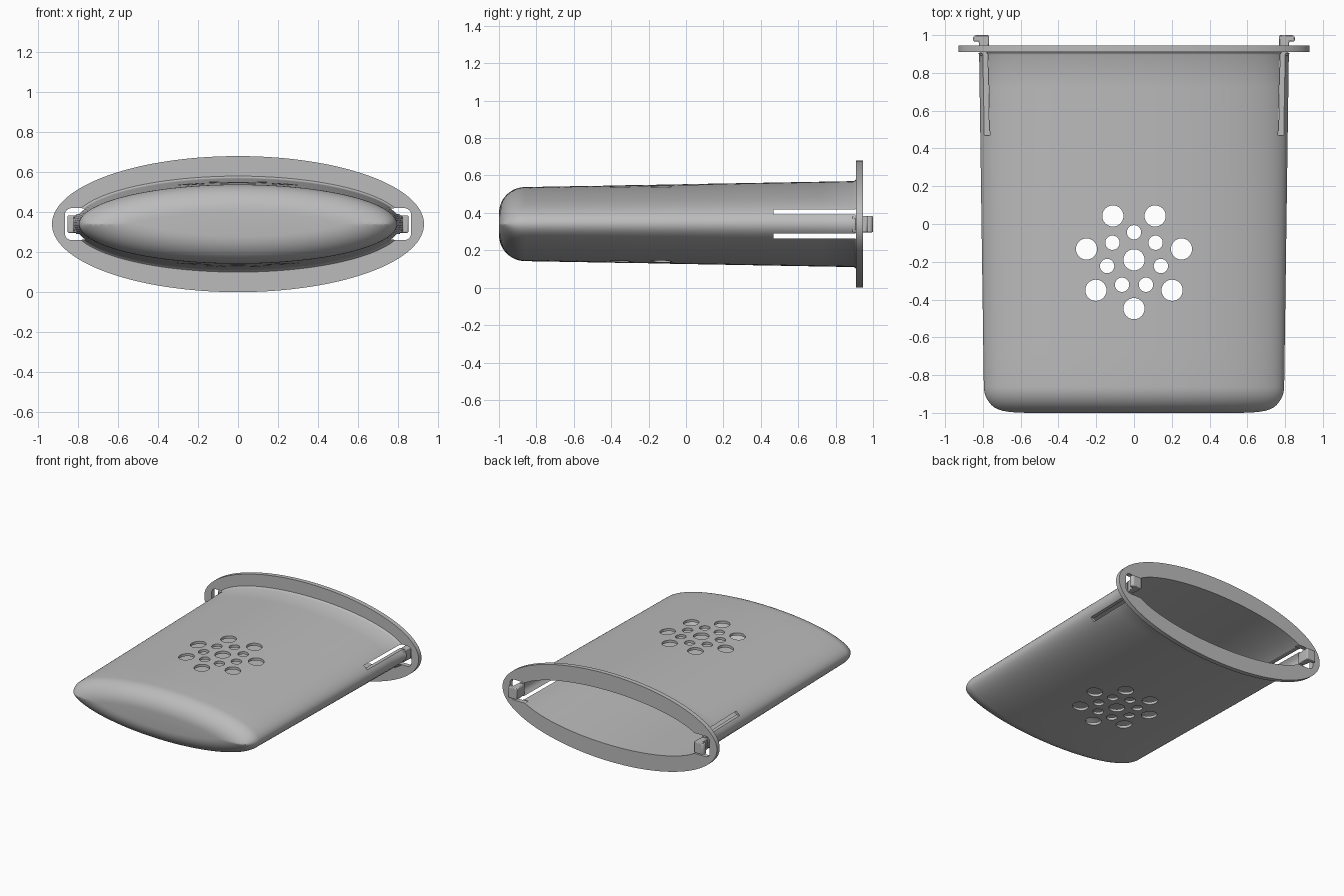
import bpy, bmesh, math
from mathutils import Matrix, Vector

if "Cube" in bpy.data.objects:
    bpy.data.objects.remove(bpy.data.objects["Cube"], do_unlink=True)

CZ = 0.34      # height of the long axis
SIDES = 144
WALL = 0.02

grey = bpy.data.materials.new("plain_grey")
grey.use_nodes = True
grey.diffuse_color = (0.5, 0.5, 0.5, 1)
grey.node_tree.nodes["Principled BSDF"].inputs["Base Color"].default_value = (0.5, 0.5, 0.5, 1)


def make_object(name, bm):
    bmesh.ops.recalc_face_normals(bm, faces=bm.faces)
    mesh = bpy.data.meshes.new(name)
    bm.to_mesh(mesh)
    bm.free()
    obj = bpy.data.objects.new(name, mesh)
    obj.data.materials.append(grey)
    bpy.context.collection.objects.link(obj)
    return obj


def activate(obj):
    bpy.ops.object.select_all(action='DESELECT')
    obj.select_set(True)
    bpy.context.view_layer.objects.active = obj


def ring(bm, y, a, b, inset=0.0):
    """Ellipse at depth y, offset inwards and trimmed where it meets its own axis."""
    verts = []
    for i in range(SIDES):
        t = 2 * math.pi * i / SIDES
        c, s = math.cos(t), math.sin(t)
        n = Vector((b * c, a * s)).normalized()
        x, z = a * c - inset * n.x, b * s - inset * n.y
        if inset > b * b / a and z * s <= 1e-9:
            x = math.copysign(math.sqrt((a * a - b * b) * (1 - (inset / b) ** 2)), c)
            z = 0
        verts.append(bm.verts.new((x, y, CZ + z)))
    return verts


def wall_size(y):
    f = (max(y, -0.86) + 0.86) / 1.77
    return 0.795 + 0.025 * f, 0.198 + 0.032 * f


# Cup with rounded floor and flange, one closed skin
def skin_stations(inset, radius, floor, top):
    """(y, inset) pairs from the floor, round the fillet and up the wall."""
    out = []
    for k in range(12, -1, -1):
        p = math.radians(7.5 * k)
        out.append((floor + radius * (1 - math.sin(p)), inset + radius * (1 - math.cos(p))))
    start = floor + radius
    return out + [(start + (top - start) * k / 10, inset) for k in range(1, 11)]


bm = bmesh.new()
outer = skin_stations(0, 0.14, -1.0, 0.897) + [(0.903, -0.003), (0.91, -0.01)]
inner = skin_stations(WALL, 0.12, -0.98, 0.945)
rings = [ring(bm, y, *wall_size(y), d) for y, d in outer]
rings += [ring(bm, y, 0.93, 0.34) for y in (0.91, 0.945)]
rings += [ring(bm, y, *wall_size(y), d) for y, d in reversed(inner)]
for r0, r1 in zip(rings, rings[1:]):
    for i in range(SIDES):
        j = (i + 1) % SIDES
        bm.faces.new((r0[i], r0[j], r1[j], r1[i]))
bm.faces.new(rings[0])
bm.faces.new(rings[-1])
bmesh.ops.remove_doubles(bm, verts=bm.verts, dist=1e-5)
cup = make_object("cup_with_flange", bm)


def add_box(bm, lo, hi):
    lo, hi = Vector(lo), Vector(hi)
    m = Matrix.Translation((lo + hi) / 2) @ Matrix.Diagonal((*(hi - lo), 1))
    return bmesh.ops.create_cube(bm, size=1, matrix=m)["verts"]


def add_hole(bm, x, y, r):
    bmesh.ops.create_cone(bm, cap_ends=True, segments=40, radius1=r, radius2=r,
                          depth=1, matrix=Matrix.Translation((x, y, CZ)))


# Drain holes in a rosette, and slots beside the clip arms
holes = bmesh.new()
HY = -0.19
add_hole(holes, 0, HY, 0.056)
for k in range(7):
    t = math.pi / 2 + k * 2 * math.pi / 7
    add_hole(holes, 0.146 * math.cos(t), HY + 0.146 * math.sin(t), 0.038)
    add_hole(holes, -0.258 * math.cos(t), HY - 0.258 * math.sin(t), 0.056)
for x0, x1 in ((0.68, 0.9), (-0.9, -0.68)):
    for z0, z1 in ((0.05, 0.077), (-0.077, -0.05)):
        add_box(holes, (x0, 0.468, CZ + z0), (x1, 0.908, CZ + z1))

# Rounded notches through the flange round the clips
notches = bmesh.new()
for x0, x1 in ((0.70, 0.866), (-0.866, -0.70)):
    vs = add_box(notches, (x0, 0.906, CZ - 0.08), (x1, 1.0, CZ + 0.08))
    edges = {e for v in vs for e in v.link_edges
             if abs(e.verts[0].co.y - e.verts[1].co.y) > 0.01}
    bmesh.ops.bevel(notches, geom=list(edges), offset=0.035, segments=6,
                    profile=0.5, affect='EDGES')

for name, cutter_bm in (("hole_cutter", holes), ("notch_cutter", notches)):
    cutter = make_object(name, cutter_bm)
    cutter.hide_render = True
    mod = cup.modifiers.new(name, 'BOOLEAN')
    mod.operation = 'DIFFERENCE'
    mod.solver = 'EXACT'
    mod.object = cutter
    activate(cup)
    bpy.ops.object.modifier_apply(modifier=mod.name)
    bpy.data.objects.remove(cutter, do_unlink=True)
activate(cup)
bpy.ops.object.shade_smooth_by_angle(angle=math.radians(30))

# Hooked clip ends on the two flexible arms
HOOK = ((0.775, 0.89), (0.815, 0.89), (0.822, 0.967), (0.852, 0.967),
        (0.852, 0.988), (0.842, 1.0), (0.768, 1.0), (0.768, 0.95))
for name, side in (("left_clip", 1), ("right_clip", -1)):
    bm = bmesh.new()
    face = bm.faces.new([bm.verts.new((side * x, y, CZ - 0.044)) for x, y in HOOK])
    top = bmesh.ops.extrude_face_region(bm, geom=[face])["geom"]
    bmesh.ops.translate(bm, vec=(0, 0, 0.088),
                        verts=[v for v in top if isinstance(v, bmesh.types.BMVert)])
    clip = make_object(name, bm)
    bevel = clip.modifiers.new("soft_edges", 'BEVEL')
    bevel.width = 0.006
    bevel.segments = 2
    activate(clip)
    bpy.ops.object.shade_smooth_by_angle(angle=math.radians(30))
